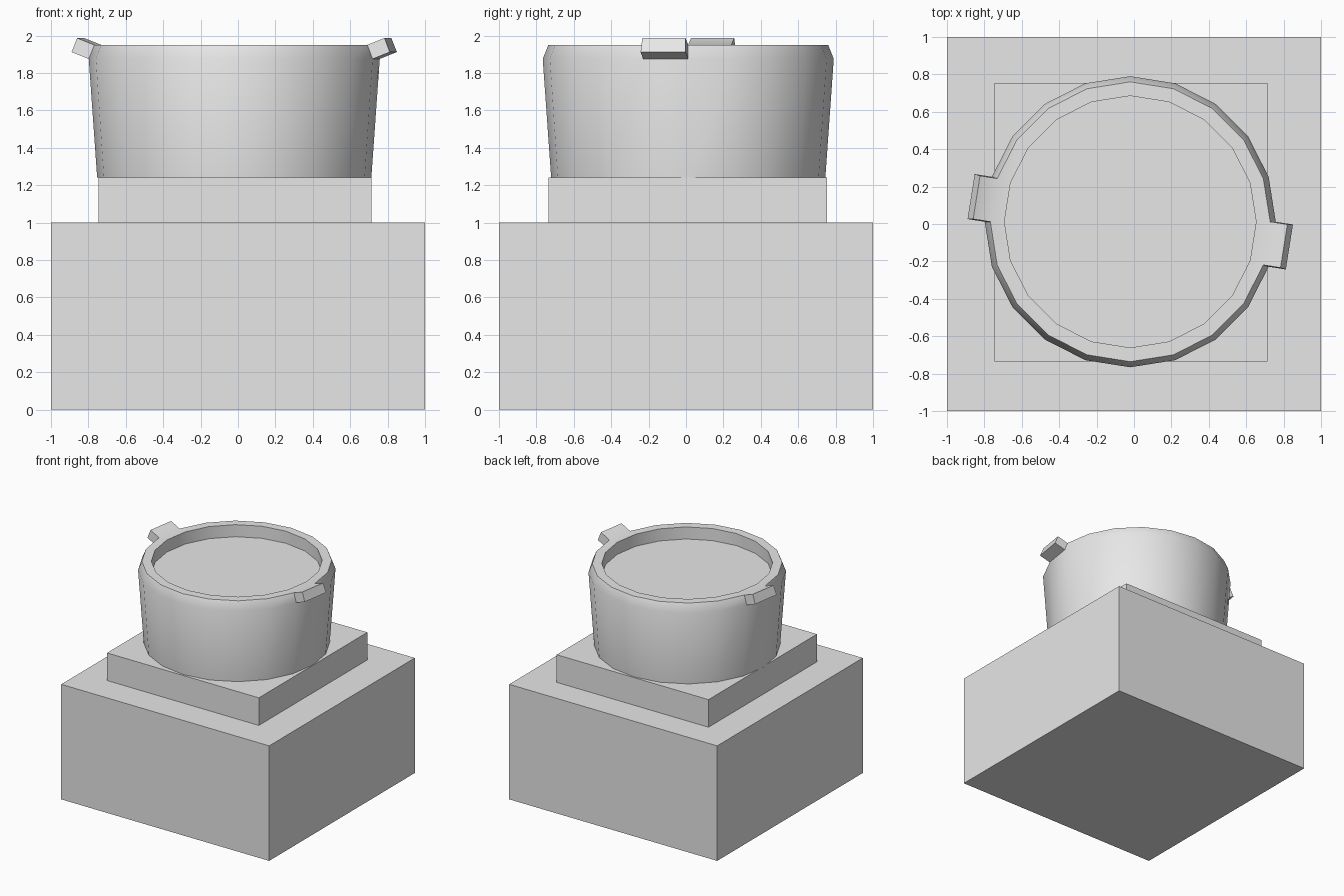
import bpy, bmesh, math
from mathutils import Vector

cube = bpy.data.objects.get("Cube")
if cube:
    bpy.data.objects.remove(cube, do_unlink=True)

# Single plain grey material
grey = bpy.data.materials.new("plain_grey")
grey.use_nodes = True
colour = (0.8, 0.8, 0.8, 1)
grey.diffuse_color = colour
grey.node_tree.nodes["Principled BSDF"].inputs["Base Color"].default_value = colour


def box(name, low, high):
    low, high = Vector(low), Vector(high)
    bpy.ops.mesh.primitive_cube_add(size=1, location=(low + high) / 2)
    obj = bpy.context.object
    obj.name = name
    obj.scale = high - low
    bpy.ops.object.transform_apply(location=False, rotation=False, scale=True)
    obj.data.materials.append(grey)
    return obj


def lathe(bm, profile, sides):
    """Turn (radius, height) points around z, capping both ends."""
    rings = []
    for r, z in profile:
        rings.append([bm.verts.new((r * math.cos(a), r * math.sin(a), z))
                      for a in (math.tau * i / sides for i in range(sides))])
    bands = []
    for lower, upper in zip(rings, rings[1:]):
        bands.append([bm.faces.new((lower[i], lower[(i + 1) % sides],
                                    upper[(i + 1) % sides], upper[i]))
                      for i in range(sides)])
    bm.faces.new(rings[0][::-1])
    bm.faces.new(rings[-1])
    return bands


# Base block and plinth
box("base_block", (-1, -1, 0), (1, 1, 1))
box("plinth", (-0.745, -0.735, 1), (0.715, 0.755, 1.24))

# Twenty-sided basin: flared wall, bevelled lip, flat rim, shallow recess
SIDES = 20
bm = bmesh.new()
profile = [(0.733, 1.24), (0.778, 1.875), (0.748, 1.95),
           (0.673, 1.95), (0.673, 1.845)]
bands = lathe(bm, profile, SIDES)
bm.normal_update()

# Two opposite lugs pulled out of the bevelled lip
lip = bands[1]
lugs = [lip[SIDES // 2 - 1], lip[SIDES - 1]]
for face in lugs:
    offset = face.normal * 0.1
    pulled = bmesh.ops.extrude_discrete_faces(bm, faces=[face])["faces"][0]
    bmesh.ops.translate(bm, vec=offset, verts=pulled.verts[:])

mesh = bpy.data.meshes.new("basin")
bm.to_mesh(mesh)
bm.free()
mesh.materials.append(grey)
basin = bpy.data.objects.new("basin", mesh)
basin.location = (-0.02, 0.012, 0)
bpy.context.collection.objects.link(basin)

bpy.ops.object.select_all(action="DESELECT")
basin.select_set(True)
bpy.context.view_layer.objects.active = basin
bpy.ops.object.shade_smooth_by_angle(angle=math.radians(35))
